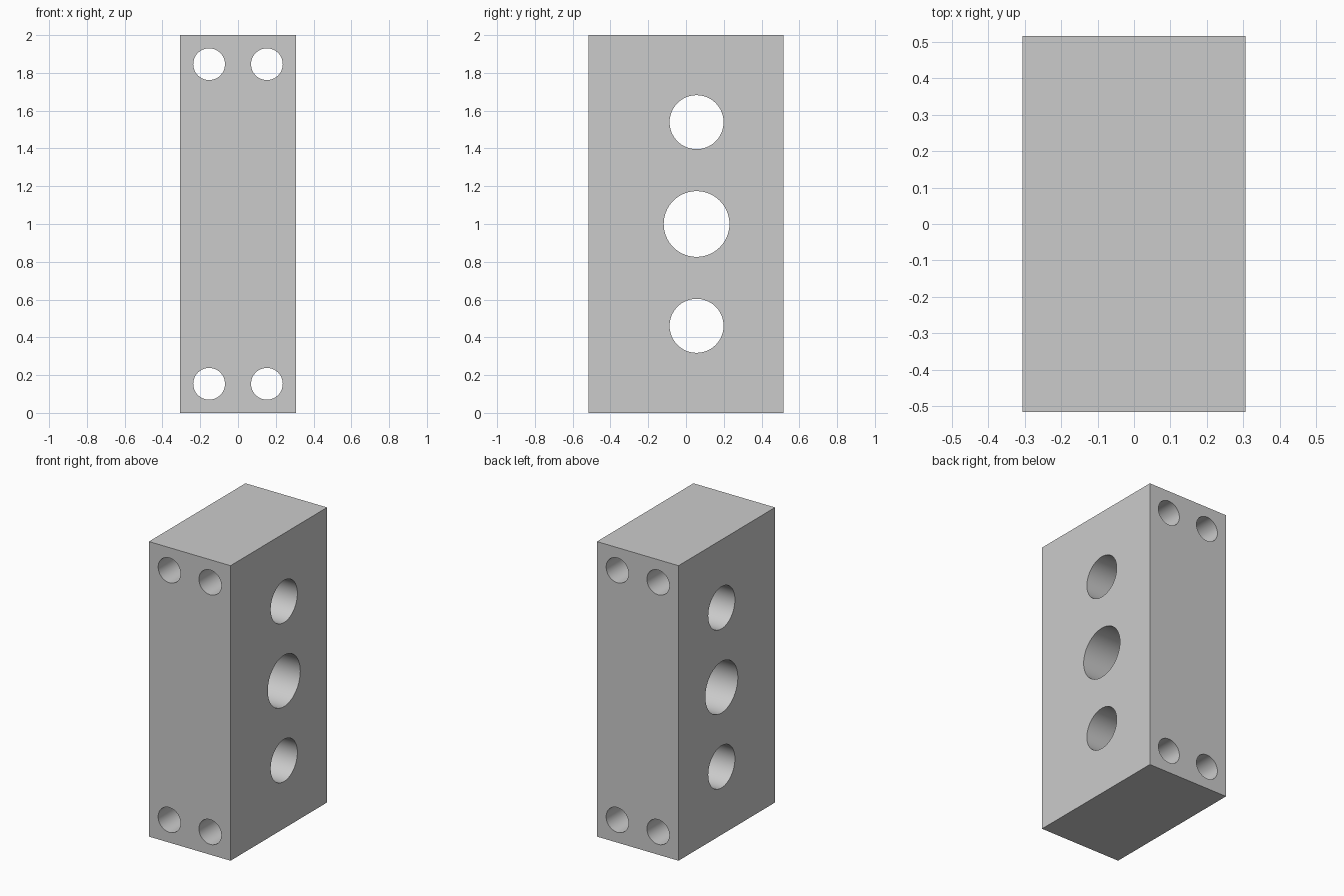
import bpy
from math import pi

if "Cube" in bpy.data.objects:
    bpy.data.objects.remove(bpy.data.objects["Cube"])

HX, HY, H = 0.306, 0.517, 2.0

# Rectangular block
bpy.ops.mesh.primitive_cube_add(size=1, location=(0, 0, H / 2))
block = bpy.context.object
block.name = "drilled_block"
block.scale = (2 * HX, 2 * HY, H)
bpy.ops.object.transform_apply(location=False, rotation=False, scale=True)


def drill(name, radius, location, rotation):
    """Cut a round through hole into the block."""
    bpy.ops.mesh.primitive_cylinder_add(vertices=64, radius=radius, depth=3,
                                        location=location, rotation=rotation)
    cutter = bpy.context.object
    cutter.name = name
    cutter.hide_render = True
    mod = block.modifiers.new(name, 'BOOLEAN')
    mod.operation = 'DIFFERENCE'
    mod.solver = 'EXACT'
    mod.object = cutter
    bpy.context.view_layer.objects.active = block
    bpy.ops.object.modifier_apply(modifier=mod.name)
    bpy.data.objects.remove(cutter, do_unlink=True)


# Four corner bolt holes, front to back
for x in (-0.153, 0.153):
    for dz in (-0.846, 0.846):
        drill("bolt_hole", 0.084, (x, 0, H / 2 + dz), (pi / 2, 0, 0))

# Three large bores, side to side, set slightly towards the back
for dz, r in ((-0.539, 0.143), (0, 0.174), (0.539, 0.143)):
    drill("bore", r, (0, 0.056, H / 2 + dz), (0, pi / 2, 0))

# Smooth bores with crisp edges
bpy.ops.object.select_all(action='DESELECT')
block.select_set(True)
bpy.context.view_layer.objects.active = block
bpy.ops.object.shade_smooth_by_angle(angle=pi / 6)
